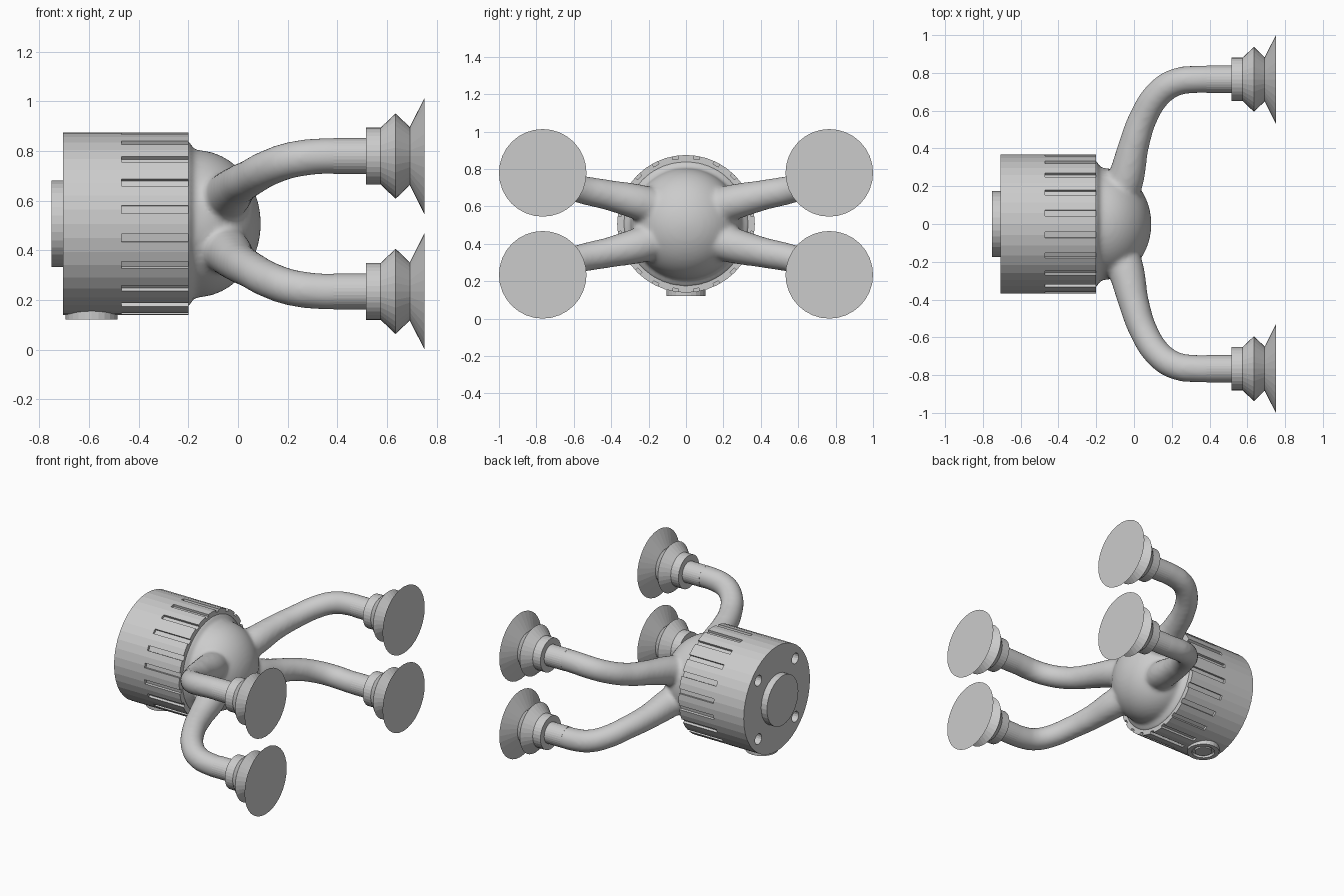
import bpy, bmesh, math
from mathutils import Matrix, Vector

if "Cube" in bpy.data.objects:
    bpy.data.objects.remove(bpy.data.objects["Cube"])

CZ = 0.507            # height of the main axis
ARM_Y, ARM_Z = 0.766, 0.2725


def new_object(name, bm):
    bmesh.ops.recalc_face_normals(bm, faces=bm.faces[:])
    me = bpy.data.meshes.new(name)
    bm.to_mesh(me)
    bm.free()
    ob = bpy.data.objects.new(name, me)
    bpy.context.scene.collection.objects.link(ob)
    return ob


def lathe(name, profile, centre=(0, 0), n=32, vertical=False):
    """Revolve (along, radius) points about the x axis, or z if vertical."""
    bm = bmesh.new()
    rings = []
    for a, r in profile:
        ring = []
        for i in range(1 if r == 0 else n):
            t = 2 * math.pi * i / n
            u, v = r * math.cos(t), r * math.sin(t)
            p = (centre[0] + u, centre[1] + v, a) if vertical else (a, centre[0] + u, centre[1] + v)
            ring.append(bm.verts.new(p))
        rings.append(ring)
    for A, B in zip(rings, rings[1:]):
        for i in range(n):
            j = (i + 1) % n
            quad = [A[i % len(A)], A[j % len(A)], B[j % len(B)], B[i % len(B)]]
            bm.faces.new(list(dict.fromkeys(quad)))
    return new_object(name, bm)


def bake(ob):
    """Apply the modifiers of an object."""
    dg = bpy.context.evaluated_depsgraph_get()
    me = bpy.data.meshes.new_from_object(ob.evaluated_get(dg))
    ob.modifiers.clear()
    ob.data = me


def smooth(ob, angle):
    bpy.ops.object.select_all(action='DESELECT')
    ob.select_set(True)
    bpy.context.view_layer.objects.active = ob
    bpy.ops.object.shade_smooth_by_angle(angle=math.radians(angle))


# body drum
body = lathe("body_drum", [(-0.706, 0), (-0.706, 0.368), (-0.2, 0.368), (-0.2, 0)], (0, CZ), 40)

# cutter: 20 grip grooves and 4 screw holes
bm = bmesh.new()
for i in range(20):
    m = (Matrix.Translation((0, 0, CZ)) @ Matrix.Rotation(math.radians(9 + 18 * i), 4, 'X')
         @ Matrix.Translation((-0.31, 0.4, 0)) @ Matrix.Diagonal((0.32, 0.1, 0.032, 1)))
    bmesh.ops.create_cube(bm, size=1, matrix=m)
for sy in (-1, 1):
    for sz in (-1, 1):
        m = Matrix.Translation((-0.7, sy * 0.205, CZ + sz * 0.205)) @ Matrix.Rotation(math.pi / 2, 4, 'Y')
        bmesh.ops.create_cone(bm, cap_ends=True, segments=16, radius1=0.037, radius2=0.037,
                              depth=0.2, matrix=m)
cutter = new_object("cutter", bm)
cutter.hide_render = True
mod = body.modifiers.new("cut", 'BOOLEAN')
mod.operation, mod.solver, mod.object = 'DIFFERENCE', 'EXACT', cutter
bake(body)
bpy.data.objects.remove(cutter)

# back boss and bottom port
lathe("back_boss", [(-0.69, 0), (-0.69, 0.174), (-0.751, 0.174), (-0.751, 0)], (0, CZ), 32)
lathe("bottom_port", [(0.2, 0), (0.2, 0.105), (0.122, 0.105), (0.122, 0.075), (0.14, 0.075),
                      (0.14, 0.055), (0.125, 0.055), (0.125, 0)], (-0.59, 0), 24, True)

# domed hub: flared skirt then an elliptical dome
dome = [(-0.17 + 0.262 * math.sin(t), 0.297 * math.cos(t))
        for t in (math.radians(6 * k) for k in range(15))] + [(0.092, 0)]
hub = lathe("hub_with_arms", [(-0.25, 0), (-0.25, 0.34), (-0.2, 0.34), (-0.185, 0.308)] + dome, (0, CZ), 64)

# arm tubes: path points are x, y, height from axis, radius
path = [(-0.1, 0.06, 0.06, 0.1), (-0.04, 0.25, 0.115, 0.096), (0.0, 0.42, 0.155, 0.081),
        (0.05, 0.565, 0.185, 0.075), (0.13, 0.69, 0.228, 0.074), (0.22, 0.75, 0.258, 0.074),
        (0.34, ARM_Y, ARM_Z, 0.0735), (0.43, ARM_Y, ARM_Z, 0.0735)]
# bellows suction cups with their straight collars
cup = [(0.385, 0), (0.385, 0.0725), (0.515, 0.0725), (0.515, 0.115), (0.575, 0.115),
       (0.635, 0.172), (0.692, 0.117), (0.751, 0.234), (0.751, 0)]
bm = bmesh.new()
bm.from_mesh(hub.data)
for sy, side in ((-1, "front"), (1, "back")):
    for sz, level in ((-1, "lower"), (1, "upper")):
        cu = bpy.data.curves.new("arm", 'CURVE')
        cu.dimensions, cu.bevel_depth, cu.bevel_resolution = '3D', 1, 6
        cu.use_fill_caps = True
        sp = cu.splines.new('BEZIER')
        sp.bezier_points.add(len(path) - 1)
        for bp, (x, y, z, r) in zip(sp.bezier_points, path):
            bp.co, bp.radius = (x, sy * y, CZ + sz * z), r
            bp.handle_left_type = bp.handle_right_type = 'AUTO'
        ob = bpy.data.objects.new("arm", cu)
        bpy.context.scene.collection.objects.link(ob)
        me = bpy.data.meshes.new_from_object(ob.evaluated_get(bpy.context.evaluated_depsgraph_get()))
        bm.from_mesh(me)
        bpy.data.objects.remove(ob)
        lathe(f"{side}_{level}_suction_cup", cup, (sy * ARM_Y, CZ + sz * ARM_Z), 32)
bmesh.ops.remove_doubles(bm, verts=bm.verts[:], dist=1e-5)
bmesh.ops.recalc_face_normals(bm, faces=bm.faces[:])
bm.to_mesh(hub.data)
bm.free()

# fuse hub and arms with soft fillets
mod = hub.modifiers.new("fuse", 'REMESH')
mod.mode, mod.voxel_size = 'VOXEL', 0.013
mod = hub.modifiers.new("soften", 'SMOOTH')
mod.factor, mod.iterations = 0.5, 10
bake(hub)
smooth(hub, 60)
